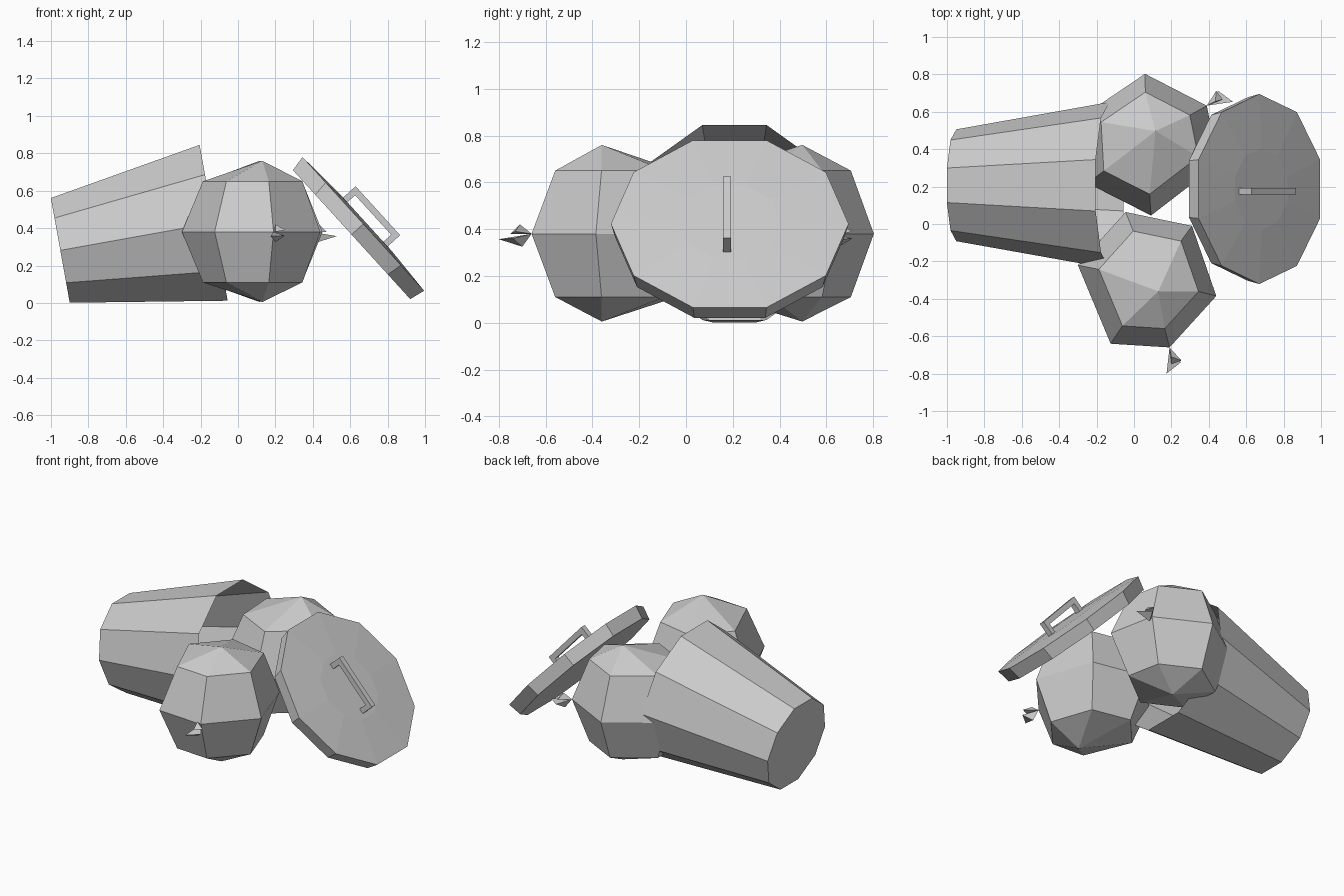
import bpy, bmesh
from math import radians, sin, cos
from mathutils import Vector, Matrix

if "Cube" in bpy.data.objects:
    bpy.data.objects.remove(bpy.data.objects["Cube"])


def finish(name, bm, matrix):
    bm.transform(matrix)
    bmesh.ops.recalc_face_normals(bm, faces=bm.faces)
    mesh = bpy.data.meshes.new(name)
    bm.to_mesh(mesh)
    bm.free()
    obj = bpy.data.objects.new(name, mesh)
    bpy.context.collection.objects.link(obj)
    return obj


def loft(bm, loops, cap_start=True, cap_end=True):
    """Join equal-length point loops with quads."""
    rings = [[bm.verts.new(p) for p in loop] for loop in loops]
    n = len(rings[0])
    for a, b in zip(rings, rings[1:]):
        for i in range(n):
            j = (i + 1) % n
            bm.faces.new((a[i], a[j], b[j], b[i]))
    if cap_start:
        bm.faces.new(rings[0][::-1])
    if cap_end:
        bm.faces.new(rings[-1])
    return rings


def decagon(r, z):
    return [(r * cos(radians(18 + 36 * k)), r * sin(radians(18 + 36 * k)), z) for k in range(10)]


def place(loc, tilt=0.0, turn=0.0):
    return (Matrix.Translation(loc) @ Matrix.Rotation(radians(turn), 4, 'Z')
            @ Matrix.Rotation(radians(tilt), 4, 'Y'))


# Tipped-over bin, open at its wide end
bm = bmesh.new()
loft(bm, [decagon(0.299, 0), decagon(0.445, 0.833)], cap_end=False)
finish("bin_body", bm, place((-0.95, 0.207, 0.281), 79.8))

# Lid leaning on the bags, slightly domed
lid_matrix = place((0.67, 0.187, 0.4225), 47.7)
bm = bmesh.new()
loft(bm, [decagon(0.49, -0.085), decagon(0.508, 0), decagon(0.22, 0.015)])
finish("bin_lid", bm, lid_matrix)

# Lid handle: one bar on two legs
bm = bmesh.new()
for centre, size in (((0, 0, 0.088), (0.354, 0.035, 0.034)),
                     ((-0.16, 0, 0.04), (0.034, 0.035, 0.065)),
                     ((0.16, 0, 0.04), (0.034, 0.035, 0.065))):
    m = Matrix.Translation(centre) @ Matrix.Diagonal((*size, 1))
    bmesh.ops.create_cube(bm, size=1, matrix=m)
finish("lid_handle", bm, lid_matrix @ Matrix.Translation((0, -0.012, 0)))

# Rubbish bag outline (six corners around the peak) and ring centre
OUTLINE = [(-0.43, 0.14), (-0.255, -0.28), (0.06, -0.30),
           (0.31, -0.025), (0.18, 0.35), (-0.175, 0.424)]
MIDDLE = Vector((-0.03, 0.06))

# Two flared tie ends: each base triangle shares the knot point
KNOT = (0.06, -0.30, 0.38)
TIES = [[(0.124, -0.37, 0.39), (0.07, -0.35, 0.42), (0.07, -0.39, 0.38)],
        [(0.044, -0.44, 0.357), (0.07, -0.34, 0.325), (0.12, -0.38, 0.36)]]


def bag(name, loc, turn):
    matrix = place(loc, 0, turn)
    bm = bmesh.new()
    loops = []
    for z, k in ((0.11, 0.72), (0.38, 1.0), (0.65, 0.72)):
        pts = [MIDDLE + (Vector(p) - MIDDLE) * k for p in OUTLINE]
        loops.append([(p.x, p.y, z) for p in pts])
    rings = loft(bm, loops, False, False)
    for ring, z in ((rings[0], 0.005), (rings[-1], 0.76)):
        tip = bm.verts.new((0, 0, z))
        for i in range(6):
            bm.faces.new((ring[i], ring[(i + 1) % 6], tip))
    finish(name, bm, matrix)

    bm = bmesh.new()
    for base in TIES:
        tip = bm.verts.new(KNOT)
        v = [bm.verts.new(p) for p in base]
        bm.faces.new(v)
        for i in range(3):
            bm.faces.new((v[i], v[(i + 1) % 3], tip))
    finish(name + "_tie", bm, matrix)


bag("front_bag", (0.13, -0.36, 0), 0)
bag("back_bag", (0.115, 0.497, 0), 105)
